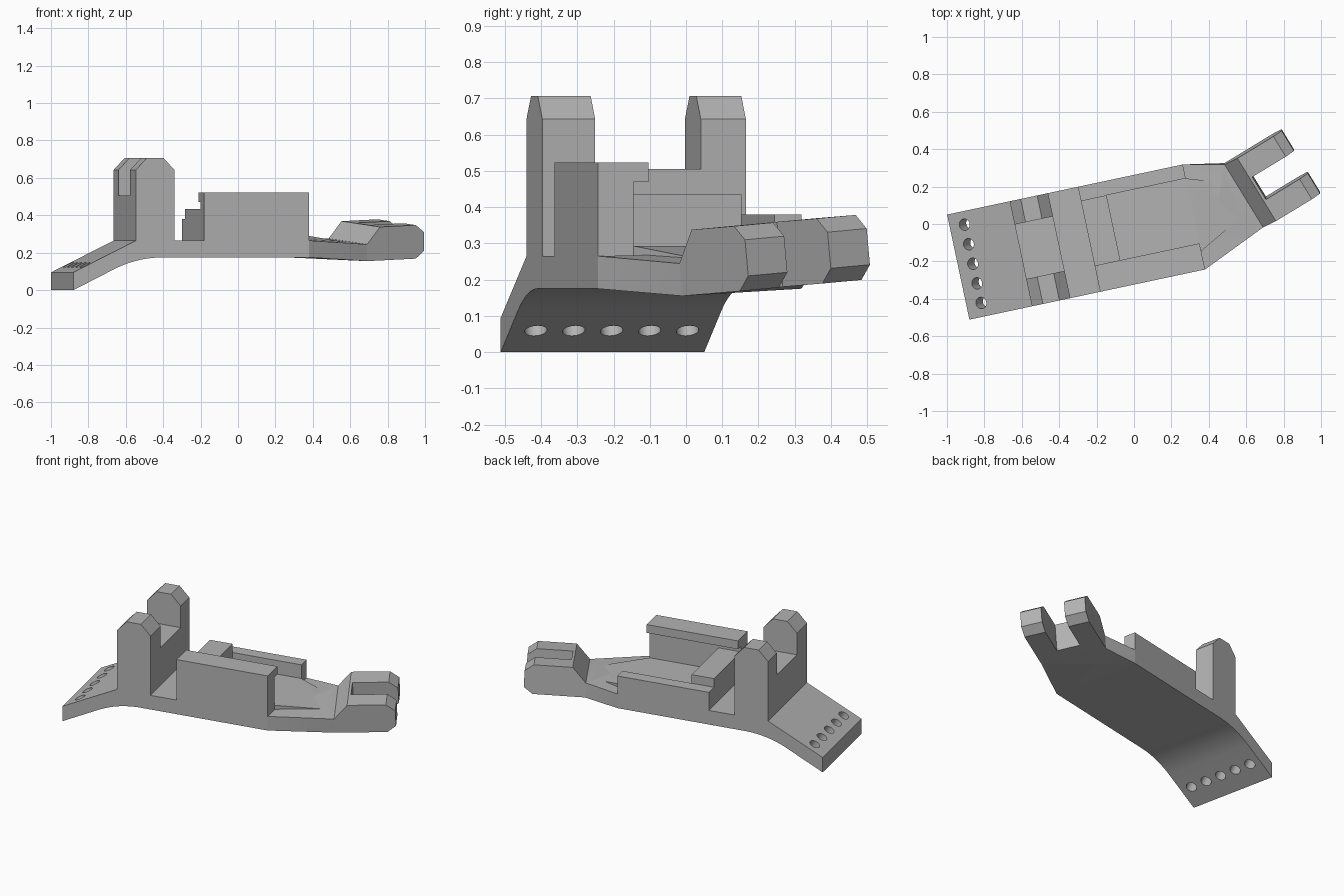
import bpy, bmesh, math
from mathutils import Matrix, Vector

if "Cube" in bpy.data.objects:
    bpy.data.objects.remove(bpy.data.objects["Cube"])

# One plain grey for the whole bracket
grey = bpy.data.materials.new("plain grey")
grey.use_nodes = True
COLOUR = (0.45, 0.45, 0.45, 1)
grey.diffuse_color = COLOUR
grey.node_tree.nodes["Principled BSDF"].inputs["Base Color"].default_value = COLOUR

# Working frames: angled body, and the twisted fork at its end
BODY = Matrix.Rotation(math.radians(12), 4, 'Z')
FORK = (Matrix.Translation((0.69, -0.01, 0.155))
        @ Matrix.Rotation(math.radians(31.5), 4, 'Z')
        @ Matrix.Rotation(math.radians(4.5), 4, 'X')
        @ Matrix.Rotation(math.radians(-2.5), 4, 'Y'))
FRONT, BACK, END, DECK = -0.317, 0.257, 0.321, 0.265


def make_object(name, bm, matrix):
    bm.transform(matrix)
    bmesh.ops.recalc_face_normals(bm, faces=bm.faces)
    mesh = bpy.data.meshes.new(name)
    bm.to_mesh(mesh)
    bm.free()
    mesh.materials.append(grey)
    obj = bpy.data.objects.new(name, mesh)
    bpy.context.collection.objects.link(obj)
    return obj


def prism(name, profile, v0, v1, matrix=BODY):
    """Extrude a side profile (length, height) across the width."""
    bm = bmesh.new()
    face = bm.faces.new([bm.verts.new((u, v0, z)) for u, z in profile])
    new = bmesh.ops.extrude_face_region(bm, geom=[face])["geom"]
    moved = [g for g in new if isinstance(g, bmesh.types.BMVert)]
    bmesh.ops.translate(bm, verts=moved, vec=(0, v1 - v0, 0))
    return make_object(name, bm, matrix)


def block(name, u0, u1, v0, v1, z0, z1, matrix=BODY):
    return prism(name, [(u0, z0), (u1, z0), (u1, z1), (u0, z1)], v0, v1, matrix)


def hull(name, points):
    bm = bmesh.new()
    for p in points:
        bm.verts.new(p)
    bmesh.ops.convex_hull(bm, input=bm.verts)
    bmesh.ops.dissolve_limit(bm, angle_limit=0.01, verts=bm.verts, edges=bm.edges)
    return make_object(name, bm, Matrix())


def drill(centre, axis, radius, length, matrix=BODY):
    bm = bmesh.new()
    bmesh.ops.create_cone(bm, cap_ends=True, segments=32, radius1=radius,
                          radius2=radius, depth=length)
    turn = Vector(axis).to_track_quat('Z', 'Y').to_matrix().to_4x4()
    return make_object("cutter", bm, matrix @ Matrix.Translation(centre) @ turn)


def cut(obj, cutters):
    bpy.context.view_layer.objects.active = obj
    for c in cutters:
        c.hide_render = True
        mod = obj.modifiers.new("cut", 'BOOLEAN')
        mod.operation, mod.solver, mod.object = 'DIFFERENCE', 'EXACT', c
        bpy.ops.object.modifier_apply(modifier=mod.name)
        bpy.data.objects.remove(c)


# Base plate with a drooping tail and a curved underside
p0, p1, p2 = Vector((-0.742, 0.113)), Vector((-0.617, 0.175)), Vector((-0.476, 0.175))
curve = []
for i in range(13):
    t = i / 12
    curve.append(tuple(p0 * (1 - t) ** 2 + p1 * 2 * t * (1 - t) + p2 * t * t))
base = prism("base_plate", [(-0.967, 0)] + curve
             + [(END, 0.175), (END, DECK), (-0.625, DECK), (-0.967, 0.095)], FRONT, BACK)
slope = (-0.446, 0, 0.895)
cut(base, [drill((-0.87, -0.243 + 0.107 * i, 0.1), slope, 0.031, 0.3) for i in range(5)])

# Pair of drilled lugs and the block between them
lug_profile = [(-0.625, DECK), (-0.415, DECK), (-0.415, 0.643),
               (-0.475, 0.707), (-0.565, 0.707), (-0.625, 0.643)]
for name, v0, v1 in (("front_lug", FRONT, -0.168), ("back_lug", 0.13, BACK)):
    lug = prism(name, lug_profile, v0, v1)
    cut(lug, [drill((-0.52, (v0 + v1) / 2, 0.63), (0, 1, 0), 0.043, 0.4)])
block("lug_bridge", -0.625, -0.415, -0.168, 0.13, DECK, 0.505)

# Tray: tall lipped front wall, low back wall, cross block and floor
block("front_wall", -0.252, END, FRONT, -0.217, DECK, 0.523)
block("front_wall_lip", -0.252, END, -0.217, -0.174, 0.47, 0.523)
block("back_wall", -0.252, END, 0.181, BACK, DECK, 0.38)
block("cross_block", -0.252, -0.112, -0.217, 0.181, DECK, 0.435)
block("tray_floor", -0.112, END, -0.217, 0.181, DECK, 0.293)

# Tapered neck from the base to the fork, with a shallow ramp on top
neck_end = [FORK @ Vector((0, v, z)) for v in (0, 0.395) for z in (0, 0.09)]
neck_start = [BODY @ Vector((END, v, z)) for v in (FRONT, BACK) for z in (0.175, DECK)]
neck = hull("neck", neck_start + neck_end)
ramp_start = [BODY @ Vector((END, v, z)) for v in (-0.217, 0.181) for z in (0.22, 0.293)]
ramp_end = [(0.6, 0.06, 0.22), (0.6, 0.06, 0.252), (0.45, 0.225, 0.22), (0.45, 0.225, 0.265)]
ramp = hull("neck_ramp", ramp_start + ramp_end)
for part in (neck, ramp):
    cut(part, [drill((x, y, 0.22), (0, 0, 1), 0.032, 0.4, Matrix())
               for x, y in ((0.47, 0.205), (0.51, 0.108), (0.55, 0.01))])

# Two-pronged fork with a cross hole
fork = prism("fork", [(0, 0), (0.305, 0), (0.357, 0.04), (0.357, 0.14),
                      (0.305, 0.18), (0.08, 0.18), (0, 0.09)], 0, 0.395, FORK)
cut(fork, [block("cutter", 0.095, 0.5, 0.127, 0.268, -0.1, 0.3, FORK),
           drill((0.262, 0.2, 0.09), (0, 1, 0), 0.042, 0.8, FORK)])

# Smooth only the rounded surfaces
for obj in bpy.context.collection.objects:
    if obj.type == 'MESH' and obj.data.materials and obj.data.materials[0] == grey:
        bpy.ops.object.select_all(action='DESELECT')
        obj.select_set(True)
        bpy.context.view_layer.objects.active = obj
        bpy.ops.object.shade_smooth_by_angle(angle=math.radians(25))
